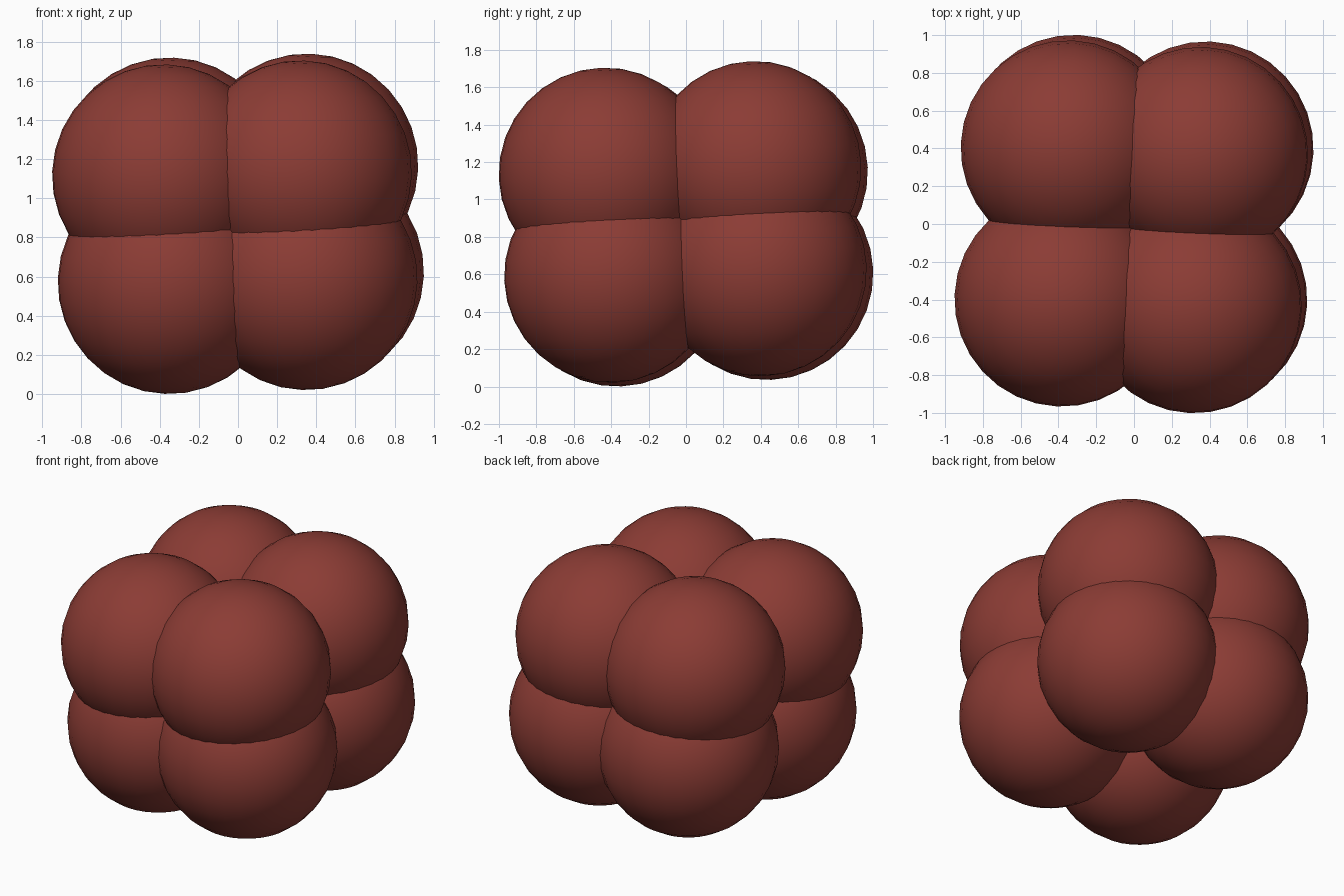
import bpy
from mathutils import Vector

if "Cube" in bpy.data.objects:
    bpy.data.objects.remove(bpy.data.objects["Cube"])

RADIUS = 0.57
CENTRE = Vector((0, 0, 0.87))
# half-steps between ball centres: right, back, up (the cluster is slightly tilted)
RIGHT = Vector((0.35, -0.0175, 0.01))
BACK = Vector((0.0165, 0.40, 0.0175))
UP = Vector((-0.0145, -0.0145, 0.2725))

mat = bpy.data.materials.new("dark_red")
mat.diffuse_color = (0.26, 0.045, 0.035, 1)
mat.use_nodes = True
mat.node_tree.nodes["Principled BSDF"].inputs["Base Color"].default_value = mat.diffuse_color


def ball(name, location):
    bpy.ops.mesh.primitive_uv_sphere_add(segments=32, ring_count=16,
                                         radius=RADIUS, location=location)
    ob = bpy.context.object
    ob.name = name
    ob.rotation_euler = (0.04, 0.04, -0.045)
    bpy.ops.object.shade_smooth()
    ob.data.materials.append(mat)


# eight overlapping balls, one at each corner of the tilted box
for i, side in ((-1, "left"), (1, "right")):
    for j, depth in ((-1, "front"), (1, "back")):
        for k, level in ((-1, "lower"), (1, "upper")):
            ball(f"{level}_{depth}_{side}_ball",
                 CENTRE + i * RIGHT + j * BACK + k * UP)
